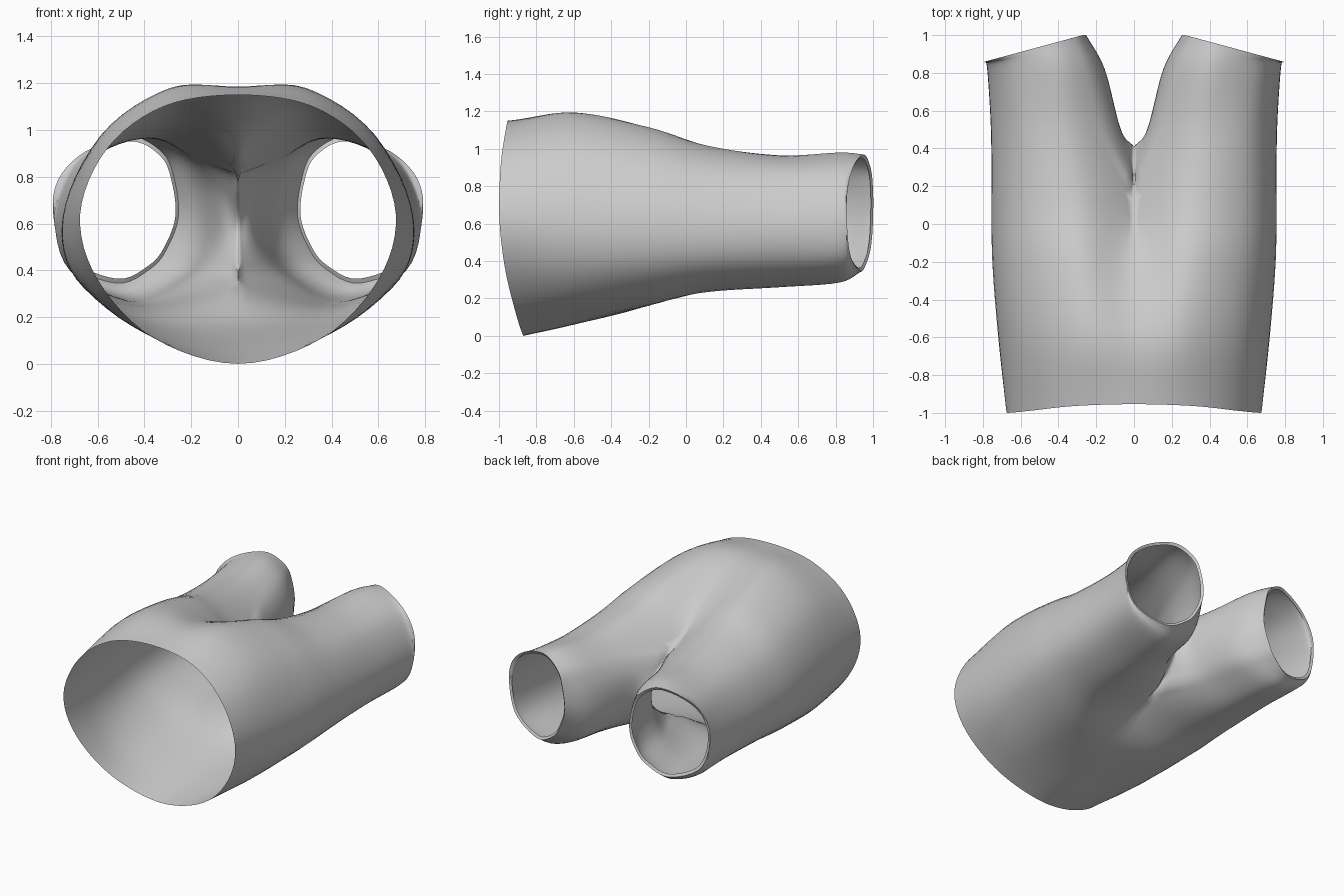
import bpy, bmesh
from mathutils import Vector as V

if "Cube" in bpy.data.objects:
    bpy.data.objects.remove(bpy.data.objects["Cube"])

COL, ROW = 6, 6   # samples per control span around / along the garment


def catmull(a, b, c, d, t):
    return 0.5 * (2 * b + (c - a) * t + (2 * a - 5 * b + 4 * c - d) * t * t
                  + (3 * b - a - 3 * c + d) * t ** 3)


def mirror(p):
    return V((-p.x, p.y, p.z))


def spline(pts, n, before, after):
    p = [before] + pts + [after]
    out = [catmull(*p[i:i + 4], k / n) for i in range(len(pts) - 1) for k in range(n)]
    return out + [pts[-1]]


def along(pts):
    return spline(pts, ROW, 2 * pts[0] - pts[1], 2 * pts[-1] - pts[-2])


# Half sections of the body (x, z): top centre, round the side, to bottom centre
waist = [(0, 1.15), (.32, 1.1), (.56, .92), (.675, .64), (.6, .36), (.36, .11), (0, .0)]
hips = [(0, 1.18), (.29, 1.18), (.58, .98), (.715, .64), (.655, .35), (.41, .14), (0, .06)]
seat = [(0, 1.03), (.3, 1.115), (.6, .95), (.745, .64), (.69, .36), (.41, .18), (0, .165)]
# Closed sections of the leg: the same seven points, then the inside of the leg going up
split = [(0, .83), (.3, 1.015), (.61, .9), (.75, .62), (.69, .37), (.4, .235), (0, .33),
         (0, .45), (0, .58), (0, .7)]
thigh = [(.18, .88), (.38, .965), (.63, .87), (.755, .61), (.69, .38), (.42, .26), (.19, .36),
         (.1, .47), (.07, .61), (.09, .76)]
knee = [(.26, .91), (.43, .98), (.67, .87), (.775, .63), (.72, .4), (.47, .285), (.26, .37),
        (.18, .48), (.155, .62), (.18, .78)]
hem = [(.32, .9), (.46, .97), (.68, .89), (.79, .72), (.735, .45), (.52, .345), (.37, .41),
       (.3, .5), (.255, .63), (.27, .78)]

body = [[V((x, -1 + .25 * (z - .72) ** 2, z)) for x, z in waist],
        [V((x, -.6, z)) for x, z in hips],
        [V((x, -.2, z)) for x, z in seat]]
crotch_y = [.12] * 7 + [.32, .41, .32]
legs = [[V((x, y, z)) for (x, z), y in zip(split, crotch_y)],
        [V((x, .5, z)) for x, z in thigh],
        [V((x, .82, z)) for x, z in knee],
        [V((x, 1 - .27 * max(0, x - .27), z)) for x, z in hem]]

# Smooth each section, then loft along the garment
body = [spline(r, COL, mirror(r[1]), mirror(r[-2])) for r in body]
legs = [spline(r + [r[0]], COL, r[-1], r[1])[:-1] for r in legs]
half = 6 * COL + 1
ring = 10 * COL
outer = [along([r[i] for r in body + legs]) for i in range(half)]
inner = [along([r[i] for r in legs]) for i in range(half, ring)]

bm = bmesh.new()


def make(p):
    return bm.verts.new((max(0, p.x), p.y, max(0, p.z)))


outer = [[make(p) for p in col] for col in outer]
inner = [[make(p) for p in col] for col in inner]


def bridge(a, b):
    for j in range(len(a) - 1):
        bm.faces.new((a[j], a[j + 1], b[j + 1], b[j]))


for a, b in zip(outer, outer[1:]):
    bridge(a, b)
start = 3 * ROW
loop = [outer[-1][start:]] + inner + [outer[0][start:]]
for a, b in zip(loop, loop[1:]):
    bridge(a, b)

# Hem turned slightly inward
rim = [c[-1] for c in outer + inner]
mid = sum((v.co for v in rim), V()) / len(rim)
lip = [bm.verts.new(v.co.lerp(mid, .06) + V((0, -.01, 0))) for v in rim]
for i in range(ring):
    k = (i + 1) % ring
    bm.faces.new((rim[i], lip[i], lip[k], rim[k]))

bmesh.ops.recalc_face_normals(bm, faces=bm.faces)
mesh = bpy.data.meshes.new("shorts")
bm.to_mesh(mesh)
bm.free()
shorts = bpy.data.objects.new("shorts", mesh)
bpy.context.collection.objects.link(shorts)

# Second half across the centre seam
m = shorts.modifiers.new("mirror", 'MIRROR')
m.use_clip = True
m.merge_threshold = .001
bpy.context.view_layer.objects.active = shorts
shorts.select_set(True)
bpy.ops.object.shade_smooth_by_angle(angle=.7)
